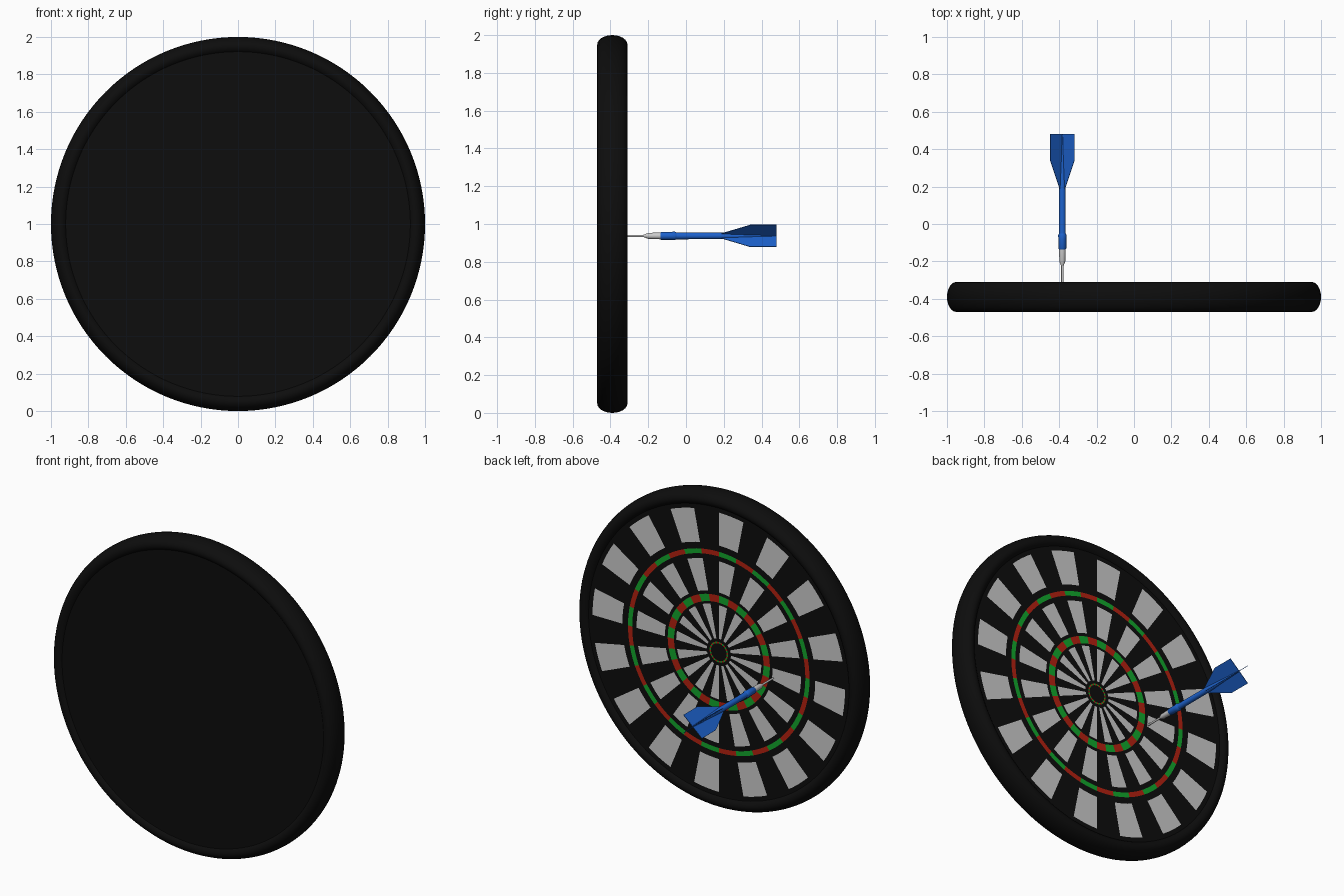
import bpy, bmesh
from math import sin, cos, pi
from mathutils import Vector

if "Cube" in bpy.data.objects:
    bpy.data.objects.remove(bpy.data.objects["Cube"])


def material(name, rgb):
    m = bpy.data.materials.new(name)
    m.diffuse_color = (*rgb, 1)
    m.use_nodes = True
    m.node_tree.nodes["Principled BSDF"].inputs["Base Color"].default_value = m.diffuse_color
    return m


BLACK = material("black", (0.004, 0.004, 0.004))
PALE = material("pale_grey", (0.8, 0.8, 0.8))
RED = material("red", (0.45, 0.015, 0.005))
GREEN = material("green", (0.006, 0.38, 0.025))
BLUE = material("blue", (0.012, 0.12, 0.6))


def finish(name, bm, mats=(), smooth=True):
    me = bpy.data.meshes.new(name)
    bm.to_mesh(me)
    bm.free()
    ob = bpy.data.objects.new(name, me)
    bpy.context.collection.objects.link(ob)
    for m in mats:
        me.materials.append(m)
    if smooth:
        bpy.ops.object.select_all(action='DESELECT')
        ob.select_set(True)
        bpy.context.view_layer.objects.active = ob
        bpy.ops.object.shade_smooth_by_angle(angle=0.6)
    return ob


def lathe(name, profile, x, z, n, mats=(), closed=False):
    """Turn (y, radius) points around an axis parallel to y."""
    bm = bmesh.new()
    rings = [[bm.verts.new((x + r * cos(2 * pi * k / n), y, z + r * sin(2 * pi * k / n)))
              for k in range(n)] for y, r in profile]
    pairs = list(zip(rings, rings[1:]))
    if closed:
        pairs.append((rings[-1], rings[0]))
    for a, b in pairs:
        for k in range(n):
            j = (k + 1) % n
            bm.faces.new((a[k], a[j], b[j], b[k]))
    if not closed:
        bm.faces.new(rings[0])
        bm.faces.new(rings[-1])
    bmesh.ops.recalc_face_normals(bm, faces=bm.faces)
    return finish(name, bm, mats)


CY, CZ = -0.39, 1.0

# rounded outer rim and the recessed backing disc
lathe("rim", [(CY + 0.08 * sin(2 * pi * i / 24), 0.95 + 0.05 * cos(2 * pi * i / 24))
              for i in range(24)], 0, CZ, 128, [BLACK], closed=True)
lathe("backing_disc", [(-0.455, 0.925), (-0.34, 0.925)], 0, CZ, 128, [BLACK])

# playing face: concentric bands cut into 32 alternating sectors
SECTORS, STEPS = 32, 4
bands = [(0.055, "plain"), (0.065, "ring"), (0.085, "plain"), (0.30, "wedge"),
         (0.315, "plain"), (0.36, "ring"), (0.38, "plain"), (0.58, "wedge"),
         (0.61, "plain"), (0.64, "ring"), (0.68, "plain"), (0.89, "wedge"), (0.925, "plain")]
slots = {"plain": (0, 0), "wedge": (1, 0), "ring": (3, 2)}   # even, odd sector
bm = bmesh.new()
n, y = SECTORS * STEPS, -0.33
centre = bm.verts.new((0, y, CZ))
prev = None
for r, kind in bands:
    ring = [bm.verts.new((r * cos(2 * pi * k / n), y, CZ + r * sin(2 * pi * k / n)))
            for k in range(n)]
    for k in range(n):
        j = (k + 1) % n
        if prev:
            f = bm.faces.new((prev[k], prev[j], ring[j], ring[k]))
        else:
            f = bm.faces.new((centre, ring[j], ring[k]))
        f.material_index = slots[kind][(k // STEPS) % 2]
    prev = ring
bm.normal_update()
for f in bm.faces:
    if f.normal.y < 0:
        f.normal_flip()
finish("playing_face", bm, [BLACK, PALE, RED, GREEN], smooth=False)

# dart: steel point, grey nose, blue grip and tapering shaft
DX, DZ = -0.383, 0.937
lathe("dart_point", [(-0.34, 0.004), (-0.32, 0.006), (-0.21, 0.006)], DX, DZ, 16)
lathe("dart_nose", [(-0.225, 0.006), (-0.20, 0.016), (-0.13, 0.018)], DX, DZ, 24)
lathe("dart_grip", [(-0.135, 0.018), (-0.13, 0.021), (-0.08, 0.021), (-0.06, 0.023),
                    (-0.05, 0.018)], DX, DZ, 24, [BLUE])
lathe("dart_shaft", [(-0.055, 0.018), (0.20, 0.017), (0.34, 0.009), (0.475, 0.004)],
      DX, DZ, 24, [BLUE])

# four flights set in an X
outline = [(0.17, 0.0), (0.19, 0.02), (0.34, 0.087), (0.48, 0.087), (0.48, 0.0)]
for i, (sx, sz) in enumerate([(1, 1), (-1, 1), (-1, -1), (1, -1)]):
    d = Vector((sx * 0.065, 0, sz * 0.058)).normalized()
    side = d.cross(Vector((0, 1, 0))) * 0.0015
    bm = bmesh.new()
    a, b = ([bm.verts.new(Vector((DX, y, DZ)) + d * r + side * s) for y, r in outline]
            for s in (-1, 1))
    bm.faces.new(a)
    bm.faces.new(b)
    for k in range(len(a)):
        j = (k + 1) % len(a)
        bm.faces.new((a[k], a[j], b[j], b[k]))
    bmesh.ops.recalc_face_normals(bm, faces=bm.faces)
    finish(f"flight_{i + 1}", bm, [BLUE], smooth=False)
